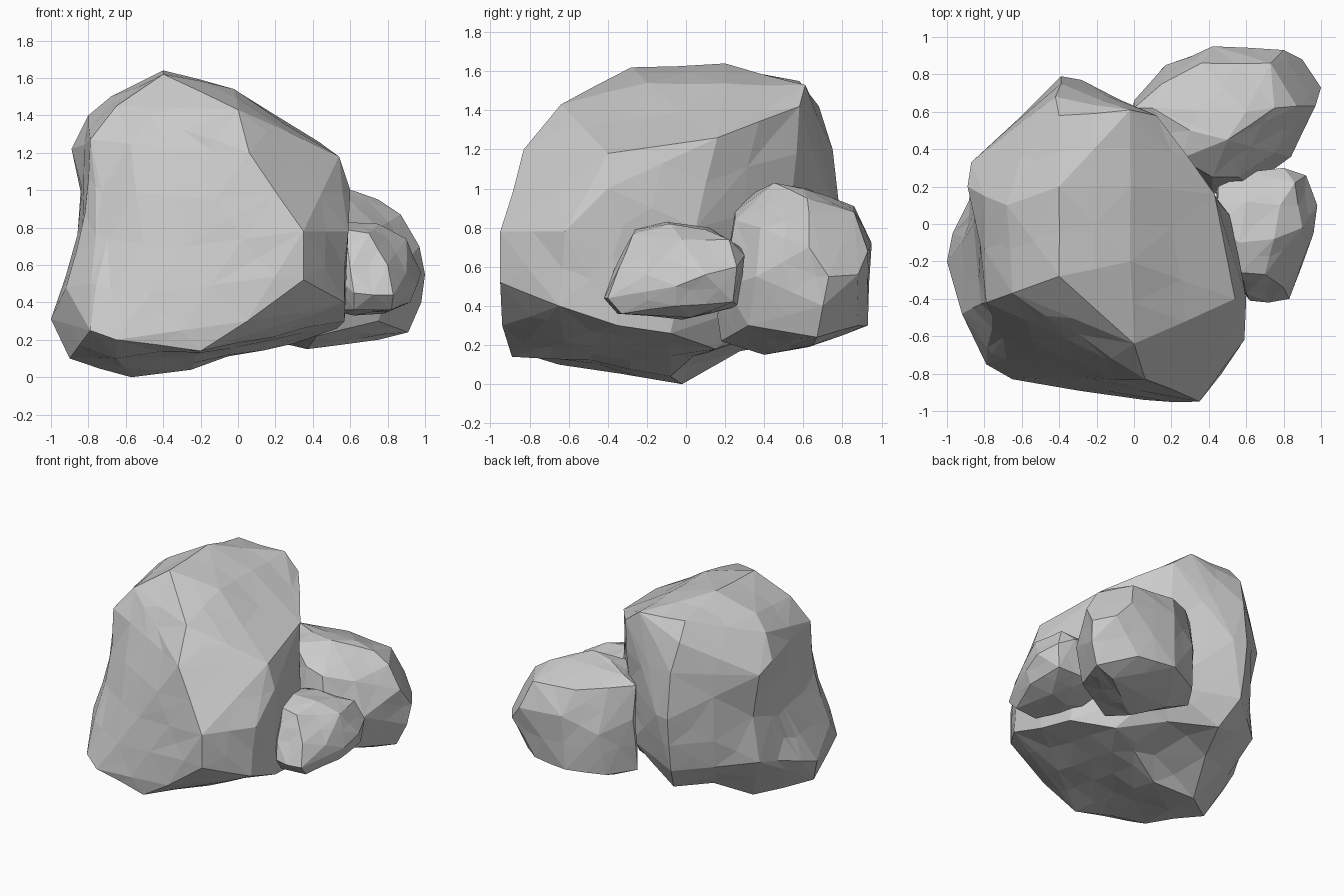
import bpy, bmesh, random
from mathutils import Vector

random.seed(4)


def rock(name, corners, edge, rough, dents=()):
    """Faceted boulder: hull of its main corners, broken into smaller chipped facets."""
    bm = bmesh.new()
    for c in corners:
        bm.verts.new(c)
    hull = bmesh.ops.convex_hull(bm, input=bm.verts[:])
    junk = set(hull["geom_interior"]) | set(hull["geom_unused"])
    junk = [v for v in junk if isinstance(v, bmesh.types.BMVert) and v.is_valid]
    bmesh.ops.delete(bm, geom=junk, context='VERTS')
    bmesh.ops.recalc_face_normals(bm, faces=bm.faces[:])

    # split long edges, keep the main corners in place and chip the new ones
    old = {v.co.to_tuple(4) for v in bm.verts}
    for _ in range(2):
        long_edges = [e for e in bm.edges if e.calc_length() > edge]
        if long_edges:
            bmesh.ops.subdivide_edges(bm, edges=long_edges, cuts=1)
            bmesh.ops.triangulate(bm, faces=bm.faces[:])
    bm.normal_update()
    new = [(v, v.normal.copy()) for v in bm.verts if v.co.to_tuple(4) not in old]
    for v, n in new:
        v.co += n * random.uniform(-rough, rough * 0.6)
        for centre, radius, push in dents:
            d = (v.co - Vector(centre)).length / radius
            if d < 1:
                v.co += Vector(push) * (1 - d * d)
    for v in bm.verts:
        v.co.z = max(v.co.z, 0)
    bmesh.ops.recalc_face_normals(bm, faces=bm.faces[:])
    mesh = bpy.data.meshes.new(name)
    bm.to_mesh(mesh)
    bm.free()
    obj = bpy.data.objects.new(name, mesh)
    bpy.context.collection.objects.link(obj)
    return obj


# large boulder: top, shoulders, waist, foot
rock("large_boulder", [
    (-.40, -.28, 1.62), (-.40, .20, 1.64), (-.40, .58, 1.55), (-.02, .61, 1.53),
    (-.02, -.20, 1.54), (0, -.64, 1.43), (-.65, -.37, 1.45), (-.68, .10, 1.50),
    (.54, -.40, 1.18), (.43, -.25, 1.25), (.43, .16, 1.26), (.12, .58, 1.42),
    (-.80, .15, 1.40), (-.89, .20, 1.22), (-.87, .33, 1.15), (-.79, -.42, 1.27),
    (-.39, .79, .85), (-.39, .75, 1.2), (-.28, .77, .85), (-.42, .68, 1.42), (.06, -.83, 1.20),
    (.35, -.95, .78), (.35, -.95, .52), (.59, -.62, .78), (.57, -.65, .40),
    (.60, -.40, 1.00), (.51, .05, .80), (.57, -.35, .30), (.53, -.08, .26),
    (.05, -.94, .30), (-.20, -.89, .14), (-.65, -.83, .20), (-.79, -.75, .25),
    (-.92, -.48, .48), (-1, -.20, .31), (-.90, -.30, .10), (-.97, -.05, .36),
    (-.57, -.02, 0), (-.25, -.08, .04), (.30, .15, .18), (-.85, .30, .45),
    (-.38, .73, .42), (.12, .50, .45), (-.30, .58, .22), (-.65, -.65, .10),
], .38, .012, [((-.93, .05, .82), .5, (.08, 0, 0)),
               ((-.85, -.50, .85), .35, (.03, .02, 0)),
               ((-.2, .25, .12), .4, (0, 0, .08)),
               ((-.3, -.5, .08), .35, (0, 0, .03))])

# medium boulder behind the right side, its inner end sunk into the large one
rock("medium_boulder", [
    (.50, .45, 1.03), (.60, .60, 1.00), (.30, .50, 1.02), (.75, .62, .95),
    (.42, .25, .88), (.15, .75, .94), (.36, .86, .91), (.73, .86, .88),
    (.87, .63, .87), (.56, .25, .84), (.75, .38, .80),
    (.0, .66, .70), (.17, .85, .60), (.42, .95, .72), (.80, .93, .68),
    (.90, .88, .56), (1.0, .73, .55), (.97, .63, .70), (.84, .36, .55),
    (.62, .20, .50), (.42, .16, .35), (.98, .70, .40), (.91, .67, .24),
    (.70, .88, .30), (.40, .93, .30), (.13, .80, .28), (.75, .65, .20),
    (.37, .40, .15), (.42, .18, .22), (.20, .60, .19), (.75, .32, .30),
    (.0, .62, .95), (.10, .62, 1.0), (.0, .60, .28), (.25, .35, .98), (.28, .28, .25),
], .28, .010)

# small boulder on the right
rock("small_boulder", [
    (.56, -.10, .83), (.75, -.08, .82), (.57, -.26, .79), (.70, -.27, .77),
    (.60, .12, .80), (.78, .10, .79), (.90, -.02, .74), (.86, .22, .74),
    (.62, .28, .70), (.80, .30, .66), (.92, .26, .60), (.98, .10, .56),
    (.96, -.05, .50), (.90, -.20, .56), (.80, -.34, .60), (.60, -.37, .58),
    (.62, -.41, .45), (.72, -.42, .44), (.83, -.40, .44), (.62, -.35, .36),
    (.82, -.33, .36), (.92, -.05, .40), (.90, .24, .42), (.62, -.02, .33),
    (.78, .02, .34), (.62, .27, .40), (.44, .18, .42), (.46, -.20, .60),
    (.45, .0, .80), (.45, .20, .74), (.48, .0, .36),
], .2, .008)
